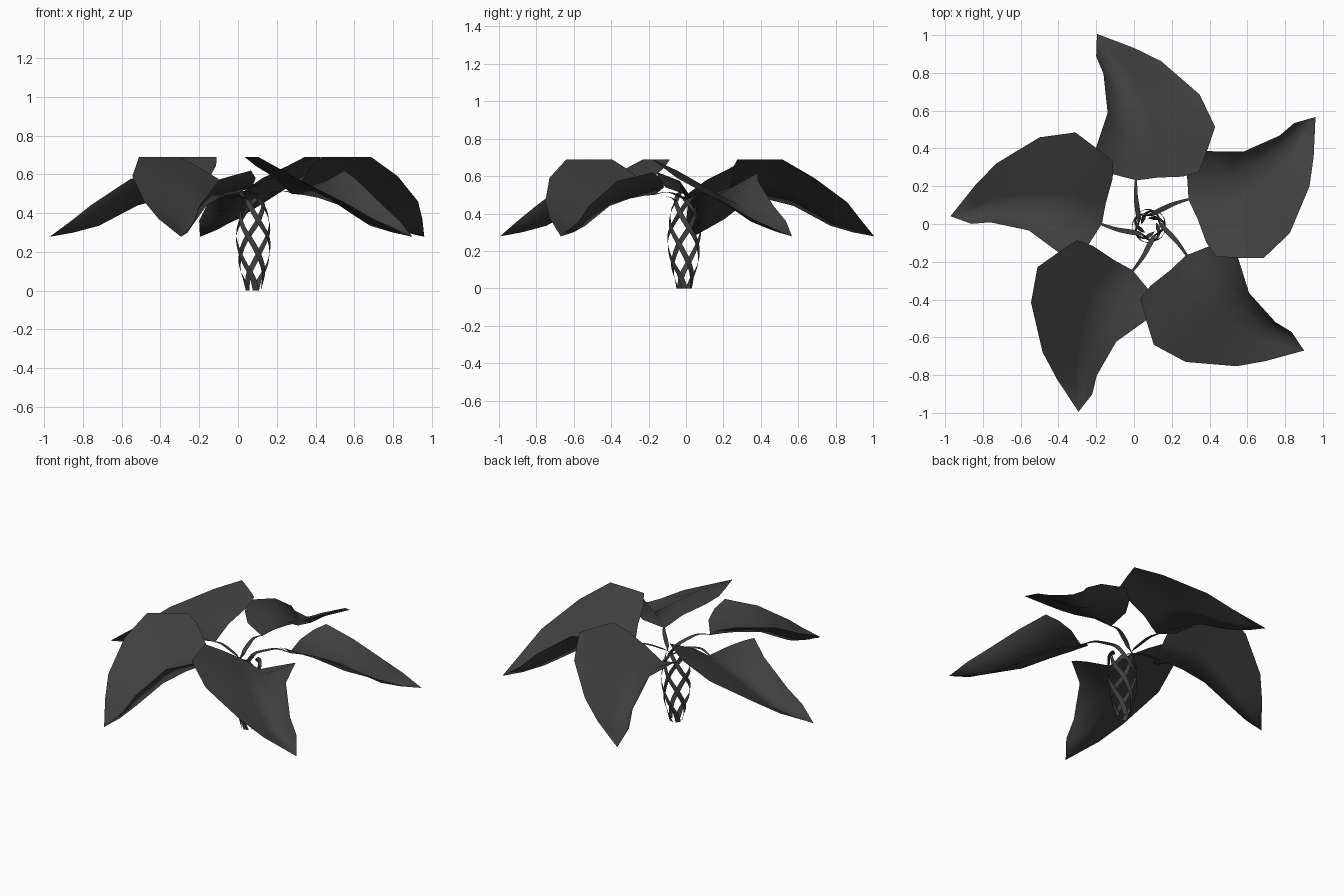
import bpy, math
from mathutils import Vector

if "Cube" in bpy.data.objects:
    bpy.data.objects.remove(bpy.data.objects["Cube"])

CENTRE = Vector((0.08, -0.01, 0))
ANGLES = [33.2 + 72 * i for i in range(5)]

mat = bpy.data.materials.new("dark_grey")
mat.diffuse_color = (0.05, 0.05, 0.05, 1)
mat.use_nodes = True
mat.node_tree.nodes["Principled BSDF"].inputs["Base Color"].default_value = mat.diffuse_color


def make(name, verts, faces):
    me = bpy.data.meshes.new(name)
    me.from_pydata(verts, [], faces)
    me.materials.append(mat)
    me.shade_smooth()
    ob = bpy.data.objects.new(name, me)
    bpy.context.collection.objects.link(ob)
    return ob


def strip_faces(rows, cols):
    return [(r * cols + c, r * cols + c + 1, (r + 1) * cols + c + 1, (r + 1) * cols + c)
            for r in range(rows - 1) for c in range(cols - 1)]


def place(ob, angle):
    ob.location = CENTRE
    ob.rotation_euler.z = math.radians(angle)


# Leaf sections from base to tip: high edge, two inner points, gutter, low curled edge
LEAF = [
    [(.206, -.33, .69), (.205, -.24, .645), (.235, -.11, .58), (.25, 0, .50), (.315, .115, .54)],
    [(.31, -.405, .69), (.315, -.28, .63), (.32, -.13, .56), (.33, -.01, .495), (.39, .16, .58)],
    [(.414, -.475, .69), (.42, -.32, .63), (.43, -.16, .55), (.44, -.02, .48), (.47, .165, .62)],
    [(.602, -.44, .59), (.60, -.29, .545), (.60, -.15, .485), (.60, -.03, .44), (.635, .055, .575)],
    [(.825, -.29, .46), (.82, -.20, .415), (.81, -.11, .36), (.80, -.035, .335), (.84, .022, .44)],
    [(.93, -.17, .37), (.93, -.115, .345), (.93, -.06, .315), (.93, -.01, .30), (.94, .035, .36)],
]
TIP = (1.053, 0, .278)

# Stem path from leaf base down through the twisted cage: radius, turn, height, width
STEM = [(.26, 0, .50, .012), (.18, 8, .515, .022), (.10, 22, .495, .03), (.055, 50, .47, .03),
        (.068, 85, .42, .03), (.085, 125, .33, .032), (.088, 160, .25, .032),
        (.075, 200, .14, .032), (.052, 235, .06, .032), (.037, 255, 0, .034)]


def smooth_path(pts, n=4):
    out = []
    for i in range(len(pts) - 1):
        p = [pts[max(0, min(len(pts) - 1, i + k))] for k in (-1, 0, 1, 2)]
        for s in range(n):
            t = s / n
            out.append([0.5 * (2 * b + (c - a) * t + (2 * a - 5 * b + 4 * c - d) * t * t
                               + (3 * b - a - 3 * c + d) * t ** 3) for a, b, c, d in zip(*p)])
    return out + [list(pts[-1])]


for i, angle in enumerate(ANGLES):
    # Leaf blade
    verts = [p for row in LEAF for p in row] + [TIP]
    faces = strip_faces(len(LEAF), 5)
    last = (len(LEAF) - 1) * 5
    faces += [(last + c, last + c + 1, len(verts) - 1) for c in range(4)]
    place(make(f"leaf_{i + 1}", verts, faces), angle)

    # Ribbon stem
    verts = []
    path = smooth_path(STEM)
    for r, turn, z, w in path:
        a = math.radians(turn)
        mid = Vector((r * math.cos(a), r * math.sin(a), z))
        side = Vector((-math.sin(a), math.cos(a), 0)) * w / 2
        verts += [mid - side, mid + side]
    place(make(f"stem_ribbon_{i + 1}", verts, strip_faces(len(path), 2)), angle)
